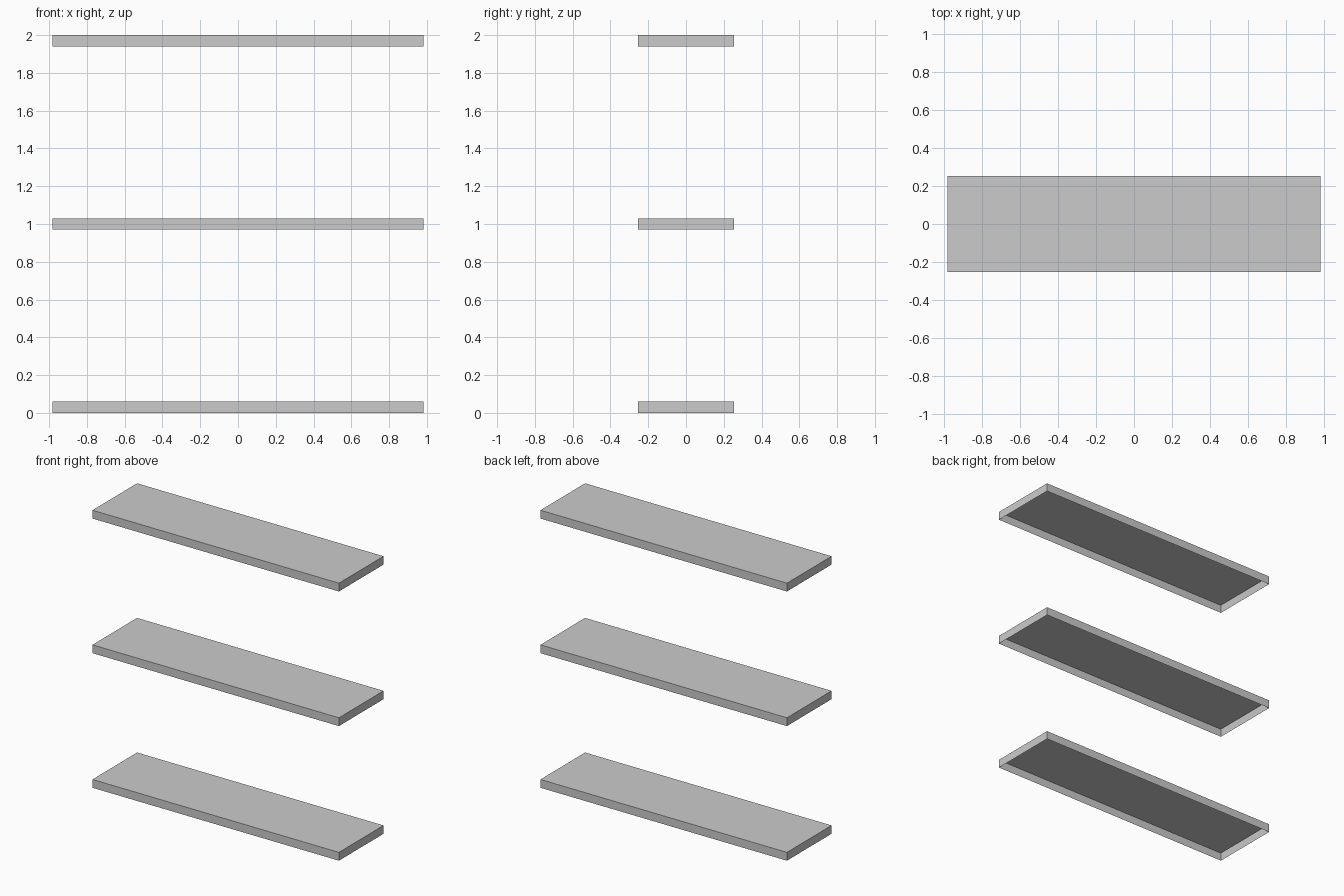
import bpy, bmesh

if "Cube" in bpy.data.objects:
    bpy.data.objects.remove(bpy.data.objects["Cube"])

W, D, H = 1.965, 0.508, 0.06   # outer size of a shelf
T = 0.006                      # sheet thickness


def shelf(name, z):
    # Folded sheet tray: top plate with four down-turned sides, open below
    bm = bmesh.new()
    bmesh.ops.create_cube(bm, size=1)
    for v in bm.verts:
        v.co = (v.co.x * W, v.co.y * D, (v.co.z + 0.5) * H)
    bottom = [f for f in bm.faces if f.normal.z < -0.5]
    # Narrow rim, then hollow up to the underside of the plate
    bmesh.ops.inset_region(bm, faces=bottom, thickness=T, use_even_offset=True)
    for v in bottom[0].verts:
        v.co.z = H - T
    bmesh.ops.recalc_face_normals(bm, faces=bm.faces)
    me = bpy.data.meshes.new(name)
    bm.to_mesh(me)
    bm.free()
    ob = bpy.data.objects.new(name, me)
    ob.location.z = z
    bpy.context.collection.objects.link(ob)


for name, z in (("bottom_shelf", 0), ("middle_shelf", 0.97), ("top_shelf", 1.94)):
    shelf(name, z)
